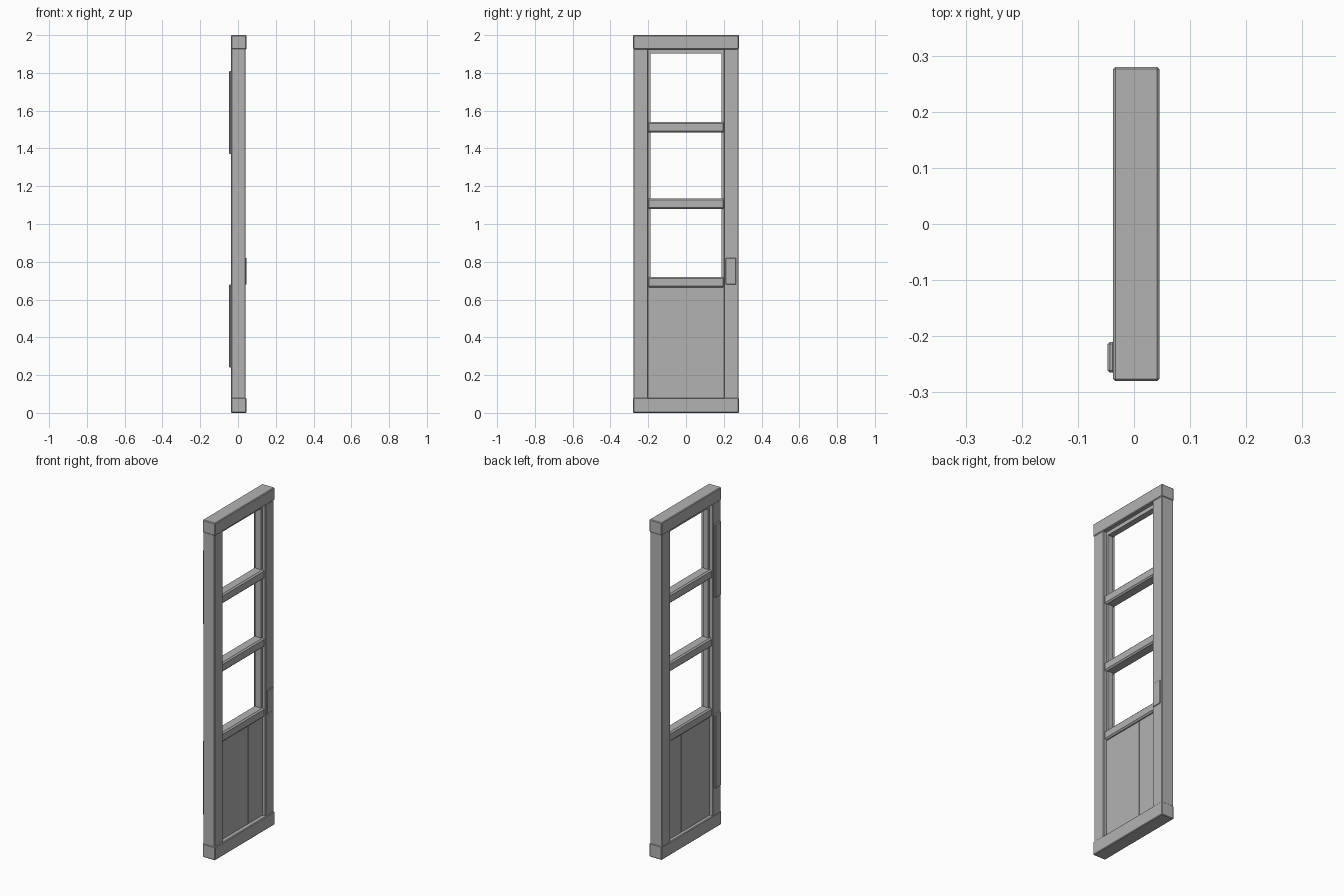
import bpy
import bmesh
from mathutils import Vector

cube = bpy.data.objects.get("Cube")
if cube:
    bpy.data.objects.remove(cube, do_unlink=True)

grey = bpy.data.materials.new("plain_grey")
grey.use_nodes = True
colour = (0.45, 0.45, 0.45, 1)
grey.diffuse_color = colour
grey.node_tree.nodes["Principled BSDF"].inputs["Base Color"].default_value = colour


def box(name, x, y, z, bevel=0.0):
    """Box spanning the given x, y and z ranges, with optional chamfered edges."""
    low, high = Vector((x[0], y[0], z[0])), Vector((x[1], y[1], z[1]))
    bm = bmesh.new()
    bmesh.ops.create_cube(bm, size=1)
    for v in bm.verts:
        v.co = v.co * (high - low)
    mesh = bpy.data.meshes.new(name)
    bm.to_mesh(mesh)
    bm.free()
    mesh.materials.append(grey)
    obj = bpy.data.objects.new(name, mesh)
    obj.location = (low + high) / 2
    bpy.context.collection.objects.link(obj)
    if bevel:
        mod = obj.modifiers.new("chamfer", "BEVEL")
        mod.width = bevel
        mod.segments = 1
    return obj


# Outer frame: full-height stiles between slightly larger end rails
frame_x = (-0.036, 0.041)
end_x = (-0.037, 0.045)
for side, name in ((-1, "front"), (1, "back")):
    box(name + "_stile", frame_x, sorted((side * 0.2, side * 0.277)), (0.07, 1.93), 0.003)
box("bottom_rail", end_x, (-0.28, 0.28), (0, 0.08), 0.004)
box("top_rail", end_x, (-0.28, 0.28), (1.925, 2.0), 0.004)

# Cross rails
for name, z in (("panel_rail", (0.665, 0.72)),
                ("lower_bar", (1.08, 1.135)),
                ("upper_bar", (1.485, 1.54))):
    box(name, (-0.03, 0.034), (-0.203, 0.203), z, 0.008)

# Thin stops lining the open lights
stop_x = (-0.015, 0.02)
for side, name in ((-1, "front"), (1, "back")):
    box(name + "_stop", stop_x, sorted((side * 0.187, side * 0.202)), (0.7, 1.925))
box("top_stop", stop_x, (-0.19, 0.19), (1.903, 1.927))

# Recessed lower panel of three planks, with narrow joints over a backing sheet
box("panel_core", (-0.013, 0.019), (-0.202, 0.202), (0.075, 0.67))
for i in range(3):
    start = -0.2 + i * 0.4 / 3
    box(f"panel_plank_{i + 1}", (-0.016, 0.02), (start + 0.001, start + 0.1325),
        (0.078, 0.667))

# Long hinge plates on the rear face
for name, z in (("lower_hinge", (0.24, 0.68)), ("upper_hinge", (1.37, 1.81))):
    box(name, (-0.047, -0.034), (-0.265, -0.21), z, 0.004)

# Small latch plate on the opposite face
box("latch_plate", (0.038, 0.045), (0.21, 0.265), (0.68, 0.82), 0.002)
